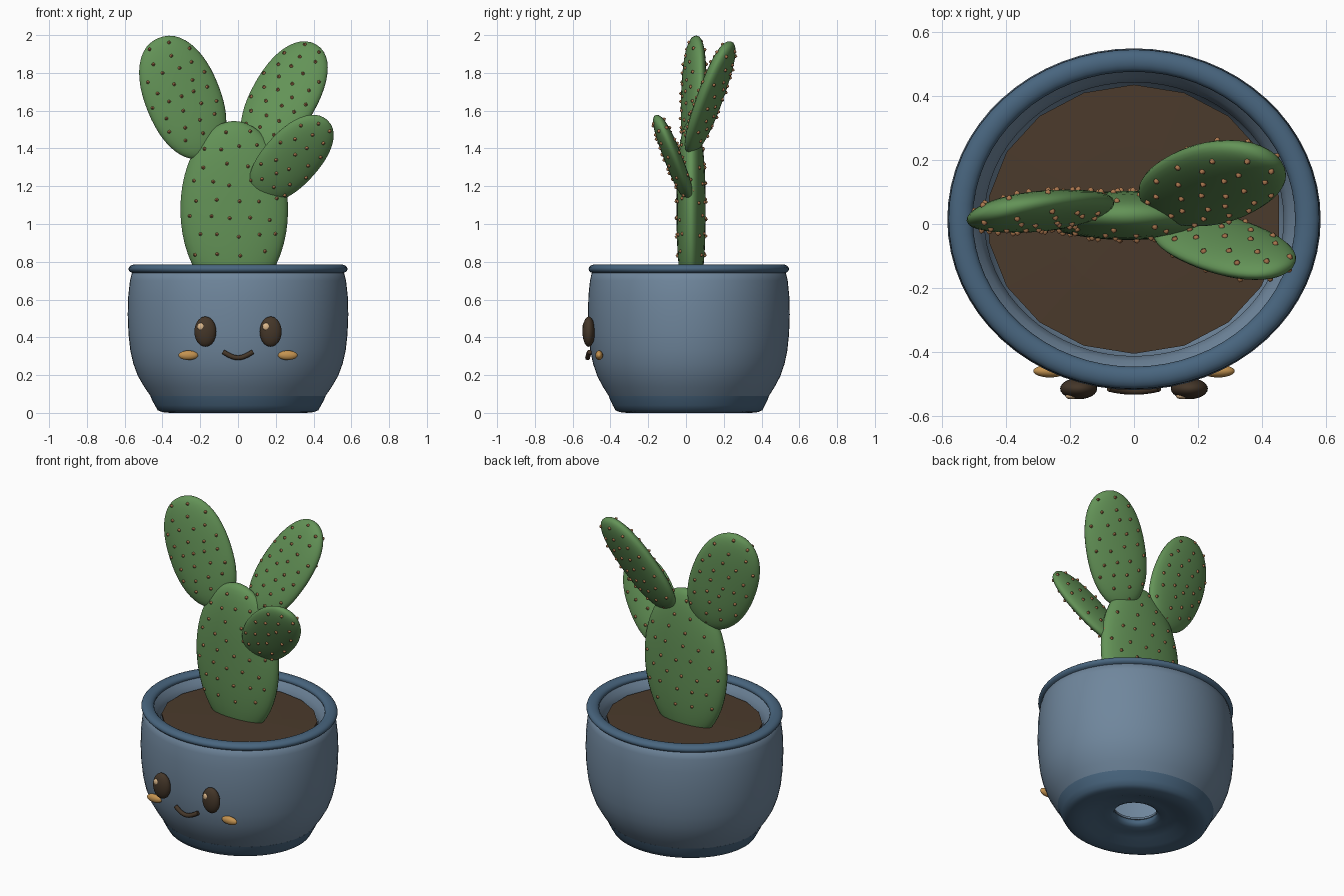
import bpy, bmesh, math, random
from mathutils import Vector, Matrix

random.seed(4)
if "Cube" in bpy.data.objects:
    bpy.data.objects.remove(bpy.data.objects["Cube"], do_unlink=True)

POT_Y, POT_SQUASH = 0.015, 0.915


def material(name, rgb):
    m = bpy.data.materials.new(name)
    m.use_nodes = True
    m.diffuse_color = (*rgb, 1)
    m.node_tree.nodes["Principled BSDF"].inputs["Base Color"].default_value = (*rgb, 1)
    return m


slate = material("slate_blue", (0.16, 0.24, 0.335))
navy = material("deep_blue", (0.065, 0.13, 0.21))
green = material("cactus_green", (0.125, 0.29, 0.095))
rust = material("spine_brown", (0.4, 0.18, 0.075))
earth = material("soil_brown", (0.07, 0.043, 0.025))
dark = material("face_brown", (0.058, 0.037, 0.022))
amber = material("cheek_amber", (0.55, 0.29, 0.08))
cream = material("eye_glint", (0.72, 0.48, 0.26))


def finish(bm, name, mat, smooth=True):
    bmesh.ops.recalc_face_normals(bm, faces=bm.faces)
    mesh = bpy.data.meshes.new(name)
    bm.to_mesh(mesh)
    bm.free()
    mesh.materials.append(mat)
    obj = bpy.data.objects.new(name, mesh)
    bpy.context.collection.objects.link(obj)
    if smooth:
        bpy.ops.object.select_all(action="DESELECT")
        obj.select_set(True)
        bpy.context.view_layer.objects.active = obj
        bpy.ops.object.shade_smooth_by_angle(angle=math.radians(45))
    return obj


def skin(bm, rings, closed=False):
    """Join successive rings of vertices with quads."""
    pairs = list(zip(rings, rings[1:])) + ([(rings[-1], rings[0])] if closed else [])
    for a, b in pairs:
        for i in range(len(a)):
            j = (i + 1) % len(a)
            bm.faces.new((a[i], a[j], b[j], b[i]))


def lathe(name, profile, mat, sides=64, smooth=True):
    """Spin a closed cross-section into an oval ring."""
    bm = bmesh.new()
    angles = [math.pi / 2 + math.tau * i / sides for i in range(sides)]
    rings = [[bm.verts.new((r * math.cos(t), POT_Y + POT_SQUASH * r * math.sin(t), z))
              for t in angles] for r, z in profile]
    skin(bm, rings, closed=True)
    return finish(bm, name, mat, smooth)


def ellipsoid(name, center, size, mat):
    bm = bmesh.new()
    mtx = Matrix.Translation(center) @ Matrix.Diagonal((*size, 1))
    bmesh.ops.create_uvsphere(bm, u_segments=24, v_segments=14, radius=1, matrix=mtx)
    return finish(bm, name, mat)


# Pot: hollow body shell, rolled rim, ring foot with a drain hole
lathe("pot_body", [(0.54, 0.755), (0.562, 0.74), (0.572, 0.70), (0.581, 0.62), (0.584, 0.52),
                   (0.58, 0.42), (0.57, 0.33), (0.554, 0.26), (0.53, 0.195), (0.495, 0.135),
                   (0.462, 0.088), (0.13, 0.088), (0.13, 0.1), (0.40, 0.11), (0.46, 0.19),
                   (0.488, 0.3), (0.49, 0.45), (0.475, 0.6), (0.468, 0.68), (0.485, 0.725),
                   (0.51, 0.757)], slate)
lathe("pot_rim", [(0.542 + 0.038 * math.cos(math.tau * i / 16),
                   0.762 + 0.024 * math.sin(math.tau * i / 16)) for i in range(16)], navy)
lathe("pot_foot", [(0.464, 0.09), (0.456, 0.07), (0.44, 0.04), (0.425, 0.014), (0.40, 0.004),
                   (0.36, 0), (0.31, 0.008), (0.25, 0.03), (0.19, 0.042), (0.15, 0.045),
                   (0.13, 0.055), (0.125, 0.07), (0.13, 0.084), (0.3, 0.087)], navy)

# Soil
lathe("soil", [(0.46, 0.69), (0.46, 0.707), (0.25, 0.712), (0.0005, 0.715), (0.0005, 0.69)],
      earth, sides=18, smooth=False)


# Cactus pads: flattened rounded solids studded with short blunt spines
def pad(name, base, tip, side, width, thick, power, step, bottom):
    base, tip, side = Vector(base), Vector(tip), Vector(side)
    axis = tip - base
    length = axis.length
    axis.normalize()
    side = (side - axis * side.dot(axis)).normalized()
    normal = axis.cross(side)

    def half(t, p):
        return max(1 - abs(2 * t - 1) ** p, 0) ** (1 / p)

    def point(t, u, v):
        return (base + axis * length * t + side * width * half(t, power) * u
                + normal * thick * half(t, power * 1.25) * v)

    bm = bmesh.new()
    rows, sides = 22, 32
    rings = []
    for k in range(rows + 1):
        t = 0.5 - 0.5 * math.cos(math.pi * (0.03 + 0.94 * k / rows))
        rings.append([bm.verts.new(point(t, math.cos(math.tau * i / sides),
                                         math.sin(math.tau * i / sides))) for i in range(sides)])
    skin(bm, rings)
    for ring, t in ((rings[0], 0), (rings[-1], 1)):
        pole = bm.verts.new(point(t, 0, 0))
        for i in range(sides):
            bm.faces.new((ring[i], ring[(i + 1) % sides], pole))
    finish(bm, name, green)

    spines = bmesh.new()
    count = int(length / step)
    for row in range(count):
        if (row + 0.5) / count < bottom:
            continue
        w = width * half((row + 0.5) / count, power)
        cols = max(1, int(2 * w / (step * 1.15)))
        shift = 0.2 if row % 2 else -0.2
        for face in (-1, 1):
            for c in range(cols):
                t = (row + 0.5) / count + random.uniform(-0.015, 0.015)
                u = (2 * (c + 0.5 + shift) / cols - 1) * 0.95 + random.uniform(-0.05, 0.05)
                u = max(-0.88, min(0.88, u))
                v = face * math.sqrt(1 - u * u)
                out = (side * u * thick + normal * v * width).normalized()
                mtx = (Matrix.Translation(point(t, u, v))
                       @ out.to_track_quat("Z", "Y").to_matrix().to_4x4()
                       @ Matrix.Diagonal((0.0105, 0.0105, 0.012, 1)))
                bmesh.ops.create_icosphere(spines, subdivisions=1, radius=1, matrix=mtx)
    finish(spines, name + "_spines", rust)


pad("main_pad", (-0.02, 0.027, 0.61), (-0.02, 0.027, 1.545), (1, 0, 0),
    0.285, 0.077, 2.0, 0.088, 0.16)
pad("right_arm_pad", (-0.165, 0.035, 1.355), (-0.42, 0.045, 1.985), (0.92, 0.2, 0.37),
    0.203, 0.055, 2.2, 0.07, 0.1)
pad("left_arm_pad", (0.09, 0.03, 1.385), (0.40, 0.225, 1.955), (-0.86, 0.36, 0.37),
    0.185, 0.057, 2.2, 0.07, 0.1)
pad("front_arm_pad", (0.10, 0.012, 1.14), (0.465, -0.147, 1.555), (0.79, 0.31, -0.585),
    0.155, 0.046, 2.2, 0.07, 0.1)

# Face, mirrored left and right
for s, label in ((1, "left"), (-1, "right")):
    ellipsoid(label + "_eye", (s * 0.173, -0.515, 0.43), (0.058, 0.033, 0.08), dark)
    ellipsoid(label + "_eye_glint", (s * 0.173 - 0.023, -0.538, 0.456),
              (0.019, 0.01, 0.02), cream)
    ellipsoid(label + "_cheek", (s * 0.263, -0.46, 0.305), (0.052, 0.02, 0.025), amber)

# Smile
curve = bpy.data.curves.new("mouth", "CURVE")
curve.dimensions = "3D"
curve.bevel_depth = 0.013
curve.bevel_resolution = 3
curve.use_fill_caps = True
line = curve.splines.new("POLY")
line.points.add(16)
for i, p in enumerate(line.points):
    x = -0.078 + 0.00975 * i
    p.co = (x, -0.521 + 1.6 * x * x, 0.323 - 0.031 * math.cos(x / 0.078 * math.pi / 2), 1)
curve.materials.append(dark)
bpy.context.collection.objects.link(bpy.data.objects.new("mouth", curve))
